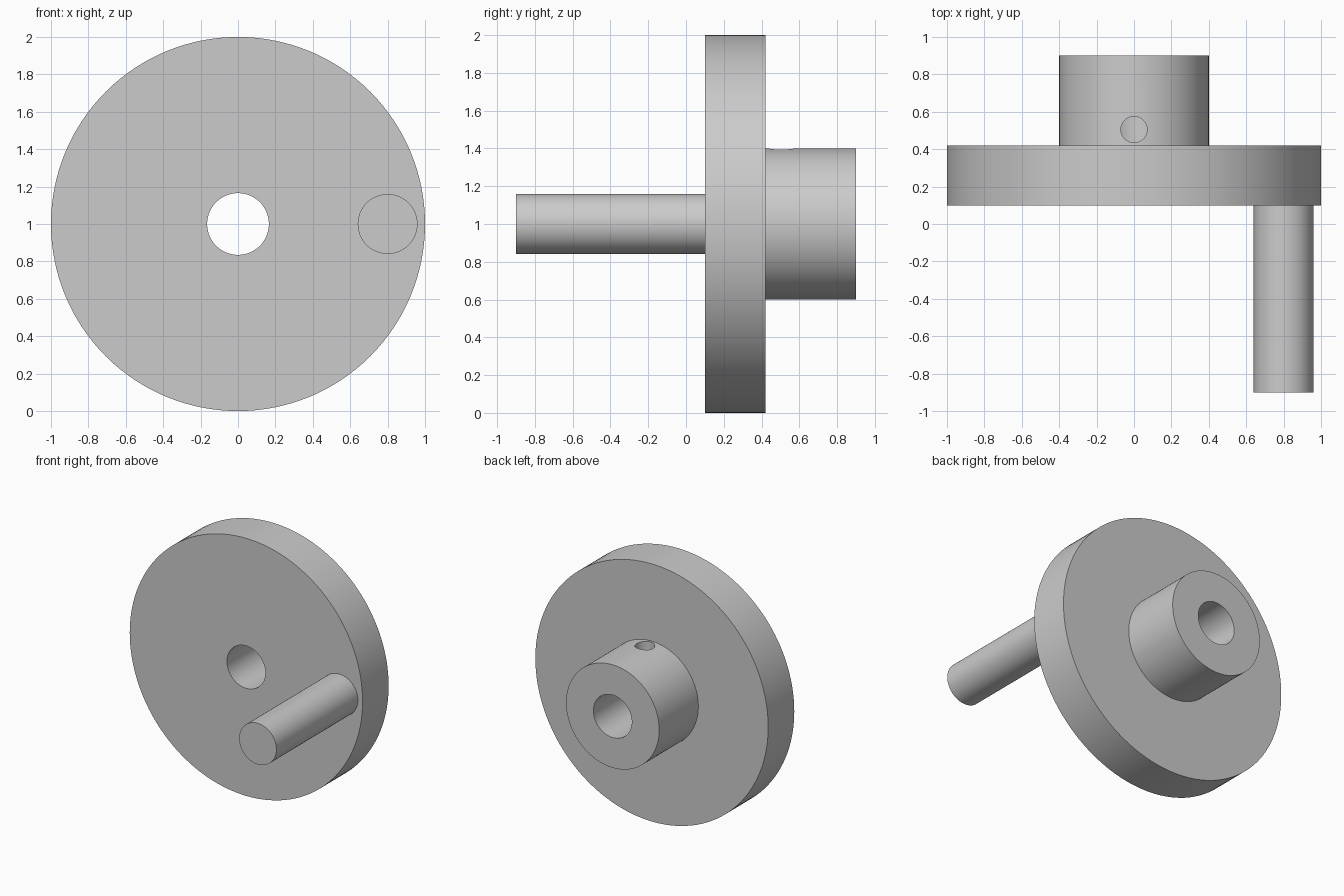
import bpy
import bmesh
import math
from mathutils import Matrix, Vector

cube = bpy.data.objects.get("Cube")
if cube:
    bpy.data.objects.remove(cube, do_unlink=True)

SEGMENTS = 128
AXIS_Z = 1.0

grey = bpy.data.materials.new("plain grey")
grey.use_nodes = True
grey.diffuse_color = (0.6, 0.6, 0.6, 1)
grey.node_tree.nodes["Principled BSDF"].inputs["Base Color"].default_value = grey.diffuse_color


def add_object(name, bm):
    bmesh.ops.recalc_face_normals(bm, faces=bm.faces[:])
    mesh = bpy.data.meshes.new(name)
    bm.to_mesh(mesh)
    bm.free()
    mesh.materials.append(grey)
    obj = bpy.data.objects.new(name, mesh)
    bpy.context.collection.objects.link(obj)
    return obj


def lathe(name, profile, closed=False):
    """Turn a (radius, y) profile about the wheel axis."""
    bm = bmesh.new()
    verts = [bm.verts.new((r, y, AXIS_Z)) for r, y in profile]
    pairs = list(zip(verts, verts[1:] + verts[:1]))
    edges = [bm.edges.new(p) for p in (pairs if closed else pairs[:-1])]
    bmesh.ops.spin(bm, geom=verts + edges, cent=(0, 0, AXIS_Z), axis=(0, 1, 0),
                   angle=math.tau, steps=SEGMENTS, use_merge=False)
    bmesh.ops.remove_doubles(bm, verts=bm.verts[:], dist=1e-5)
    return add_object(name, bm)


def cylinder(name, radius, start, end):
    start, end = Vector(start), Vector(end)
    direction = end - start
    turn = direction.to_track_quat("Z", "Y").to_matrix().to_4x4()
    bm = bmesh.new()
    bmesh.ops.create_cone(bm, cap_ends=True, segments=64, radius1=radius, radius2=radius,
                          depth=direction.length,
                          matrix=Matrix.Translation((start + end) / 2) @ turn)
    return add_object(name, bm)


# Disc with a stepped hub behind it and a bore through both
bore, hub, rim = 0.165, 0.4, 1.0
front, step, back = 0.1, 0.42, 0.9
wheel = lathe("wheel_and_hub", [(bore, front), (rim, front), (rim, step),
                                (hub, step), (hub, back), (bore, back)], closed=True)

# Set screw hole from the top of the hub into the bore
cutter = cylinder("screw_hole_cutter", 0.07, (0, 0.505, AXIS_Z), (0, 0.505, 1.6))
cutter.hide_render = True
cut = wheel.modifiers.new("screw hole", "BOOLEAN")
cut.operation = "DIFFERENCE"
cut.solver = "EXACT"
cut.object = cutter
bpy.context.view_layer.objects.active = wheel
bpy.ops.object.modifier_apply(modifier=cut.name)
bpy.data.objects.remove(cutter, do_unlink=True)

# Crank handle on the front face
handle = cylinder("crank_handle", 0.16, (0.8, -0.9, AXIS_Z), (0.8, front + 0.01, AXIS_Z))

# Smooth curved walls, keep rims sharp
bpy.ops.object.select_all(action="DESELECT")
for obj in (wheel, handle):
    obj.select_set(True)
bpy.context.view_layer.objects.active = wheel
bpy.ops.object.shade_smooth_by_angle(angle=math.radians(30))
